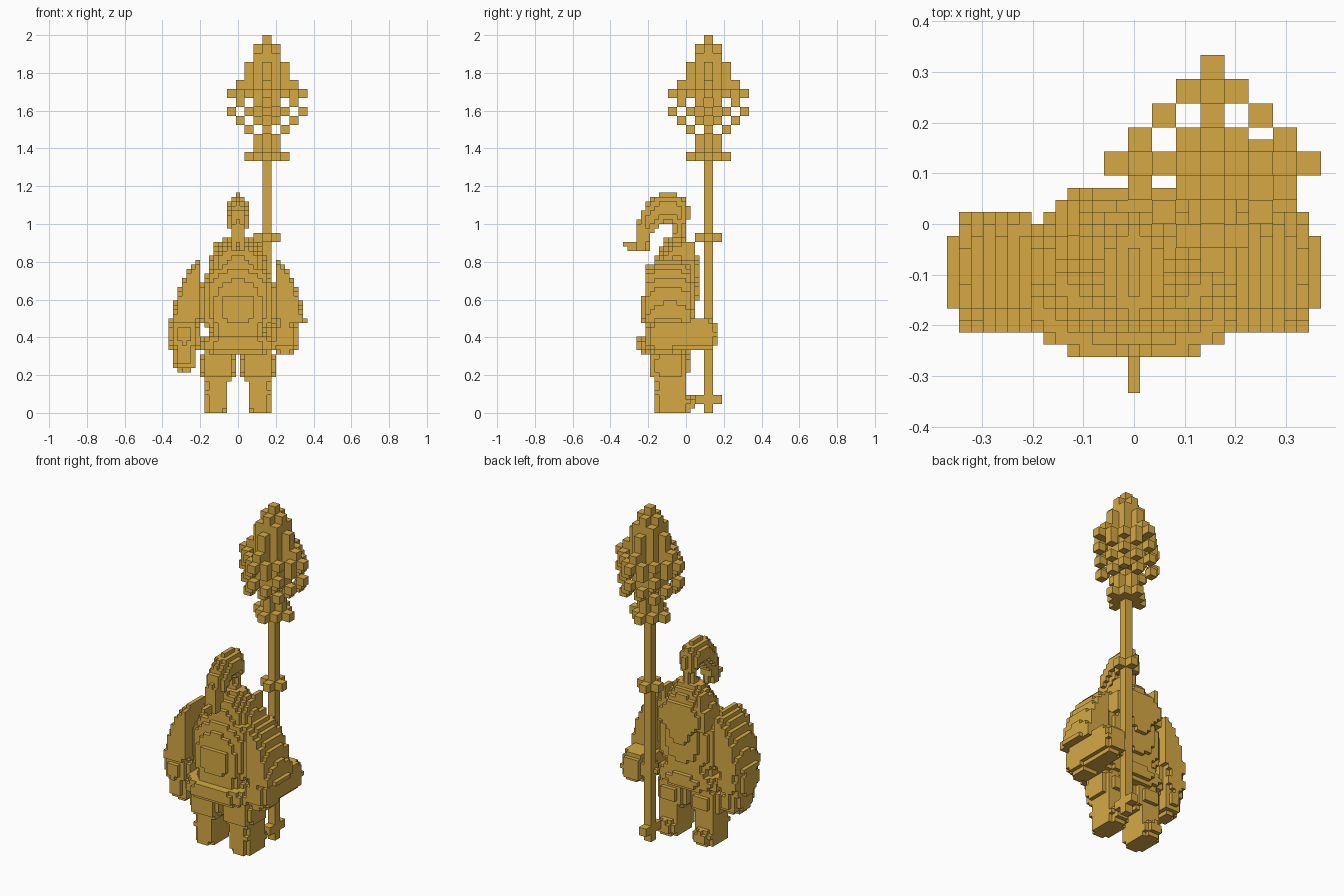
import bpy
import bmesh
from math import floor, ceil
from mathutils import Vector

cube = bpy.data.objects.get("Cube")
if cube:
    bpy.data.objects.remove(cube)

STEP = 2 / 84        # fine block of the figure
BIG = STEP * 2       # coarse block of the staff

gold = bpy.data.materials.new("aged gold")
gold.use_nodes = True
gold.diffuse_color = (0.67, 0.4, 0.06, 1)
gold.node_tree.nodes["Principled BSDF"].inputs["Base Color"].default_value = gold.diffuse_color

SIDES = [Vector(d) for d in ((1, 0, 0), (-1, 0, 0), (0, 1, 0), (0, -1, 0), (0, 0, 1), (0, 0, -1))]


def build(name, cells, size, origin):
    """Make one mesh from the outer faces of a set of block cells."""
    bm = bmesh.new()
    corners = {}

    def corner(point):
        key = tuple(round(c * 2) for c in point)
        if key not in corners:
            corners[key] = bm.verts.new(origin + point * size)
        return corners[key]

    for cell in cells:
        middle = Vector(cell)
        for side in SIDES:
            if tuple(int(c) for c in middle + side) in cells:
                continue
            u = Vector((side.y, side.z, side.x))
            v = side.cross(u)
            ring = [-u - v, u - v, u + v, v - u]
            bm.faces.new([corner(middle + (side + r) / 2) for r in ring])
    mesh = bpy.data.meshes.new(name)
    bm.to_mesh(mesh)
    bm.free()
    mesh.materials.append(gold)
    obj = bpy.data.objects.new(name, mesh)
    bpy.context.collection.objects.link(obj)
    return obj


def blob(centre, radii, power=2, keep=None):
    """Cells inside a rounded block; keep can trim them by position."""
    offsets = (0, 0.5, 0.5)
    spans = [range(floor((c - r) / STEP - o), ceil((c + r) / STEP - o) + 1)
             for c, r, o in zip(centre, radii, offsets)]
    cells = set()
    for i in spans[0]:
        for j in spans[1]:
            for k in spans[2]:
                p = [(n + o) * STEP for n, o in zip((i, j, k), offsets)]
                if sum((abs(a - c) / r) ** power for a, c, r in zip(p, centre, radii)) > 1:
                    continue
                if keep is None or keep(*p):
                    cells.add((i, j, k))
    return cells


def figure_part(name, *blobs):
    return build(name, set().union(*blobs), STEP, Vector((0, STEP / 2, STEP / 2)))


# Helmet with a top knob, a face guard and small side spikes
figure_part(
    "helmet",
    blob((0, -0.05, 0.71), (0.165, 0.125, 0.235)),
    blob((0, -0.04, 0.95), (0.03, 0.035, 0.04)),
    blob((0, 0.02, 0.755), (0.16, 0.05, 0.09), 3),
    blob((0.12, 0.01, 0.865), (0.02, 0.045, 0.045)),
    blob((-0.12, 0.01, 0.865), (0.02, 0.045, 0.045)))

# Curled plume: a chain of rounded blocks along a path in y and z
path = [(-0.04, 0.97, 0.025), (-0.035, 1.05, 0.05), (-0.06, 1.085, 0.072), (-0.13, 1.08, 0.075),
        (-0.185, 1.03, 0.062), (-0.22, 0.97, 0.042), (-0.235, 0.88, 0.035), (-0.32, 0.89, 0.014)]
plume = []
for start, end in zip(path, path[1:]):
    for n in range(5):
        y, z, r = Vector(start).lerp(Vector(end), n / 4)
        plume.append(blob((0, y, z), (min(r, 0.053), r, r)))
figure_part("plume", *plume)

# Chest with a raised rear plate
figure_part(
    "torso",
    blob((0, -0.085, 0.59), (0.205, 0.13, 0.21), 2.5),
    blob((0, -0.2, 0.55), (0.13, 0.03, 0.11), 3))
figure_part(
    "skirt",
    blob((0, -0.11, 0.365), (0.215, 0.152, 0.06), 3),
    blob((0, -0.09, 0.42), (0.145, 0.12, 0.05), 4))


def in_shell(x, y, z):
    """Flat front and rear edges, and an open armpit."""
    return abs(y + 0.09) < 0.118 and abs(x) > 0.2 and (z > 0.5 or abs(x) > 0.23 and z > 0.47)


# Limbs that repeat on both sides
for label, s in (("left", 1), ("right", -1)):
    figure_part(label + "_leg", blob((s * 0.107, -0.09, 0.25), (0.095, 0.105, 0.09), 3))
    figure_part(
        label + "_boot",
        blob((s * 0.117, -0.08, 0.1), (0.066, 0.09, 0.17), 3, lambda x, y, z: z > 0),
        blob((s * 0.117, 0, 0.05), (0.052, 0.055, 0.05), 2, lambda x, y, z: z > 0))
    figure_part(
        label + "_shoulder_shell",
        blob((s * 0.2, -0.09, 0.5), (0.147, 0.4, 0.315), 1.6, in_shell),
        blob((s * 0.285, -0.09, 0.488), (0.087, 0.12, 0.02), 2.2))

# The left arm reaches to the staff, the right arm hangs
figure_part(
    "left_forearm",
    blob((0.255, 0.035, 0.42), (0.07, 0.14, 0.085), 3.5),
    blob((0.25, -0.12, 0.41), (0.07, 0.09, 0.1), 3),
    blob((0.19, 0.1, 0.42), (0.075, 0.05, 0.055)))
figure_part(
    "right_forearm",
    blob((-0.285, -0.09, 0.41), (0.088, 0.12, 0.115), 2.2),
    blob((-0.28, -0.085, 0.3), (0.06, 0.1, 0.08), 3))


# Staff: pole, collars and an ornamental lattice head
def cross(reach, level):
    return {(x, y, level) for x in range(-reach, reach + 1) for y in range(-reach, reach + 1)
            if abs(x) + abs(y) <= reach and (x * y == 0 or abs(x) == abs(y) == 1)}


def lattice(odd, level):
    """Every second block of a diamond ring."""
    return {(x, y, level) for x in range(-4, 5) for y in range(-4, 5)
            if abs(x) + abs(y) == 4 and x % 2 == odd}


def staff_part(name, *layers):
    return build(name, set().union(*layers), BIG, Vector((BIG * 3.25, BIG * 2.5, BIG / 2)))


staff_part("staff_pole", {(0, 0, k) for k in range(28)})
staff_part("staff_collars", cross(1, 19), {(0, y, 1) for y in (-1, 0, 1)})
tip = [cross(r, 41 - n) for n, r in enumerate((0, 1, 1, 2, 2, 3, 4))]
neck = [cross(2, 28), cross(1, 29), cross(1, 30)]
core = {(x, y, k) for x in (-1, 0, 1) for y in (-1, 0, 1) for k in range(32, 40)}
basket = [lattice(k % 2 == 0, k) for k in range(32, 36)] + [lattice(1, 35)]
hub = {(x, y, 31) for x in (-2, 0, 2) for y in (-2, 0, 2)}
staff_part("staff_head", core, hub, *neck, *basket, *tip)
